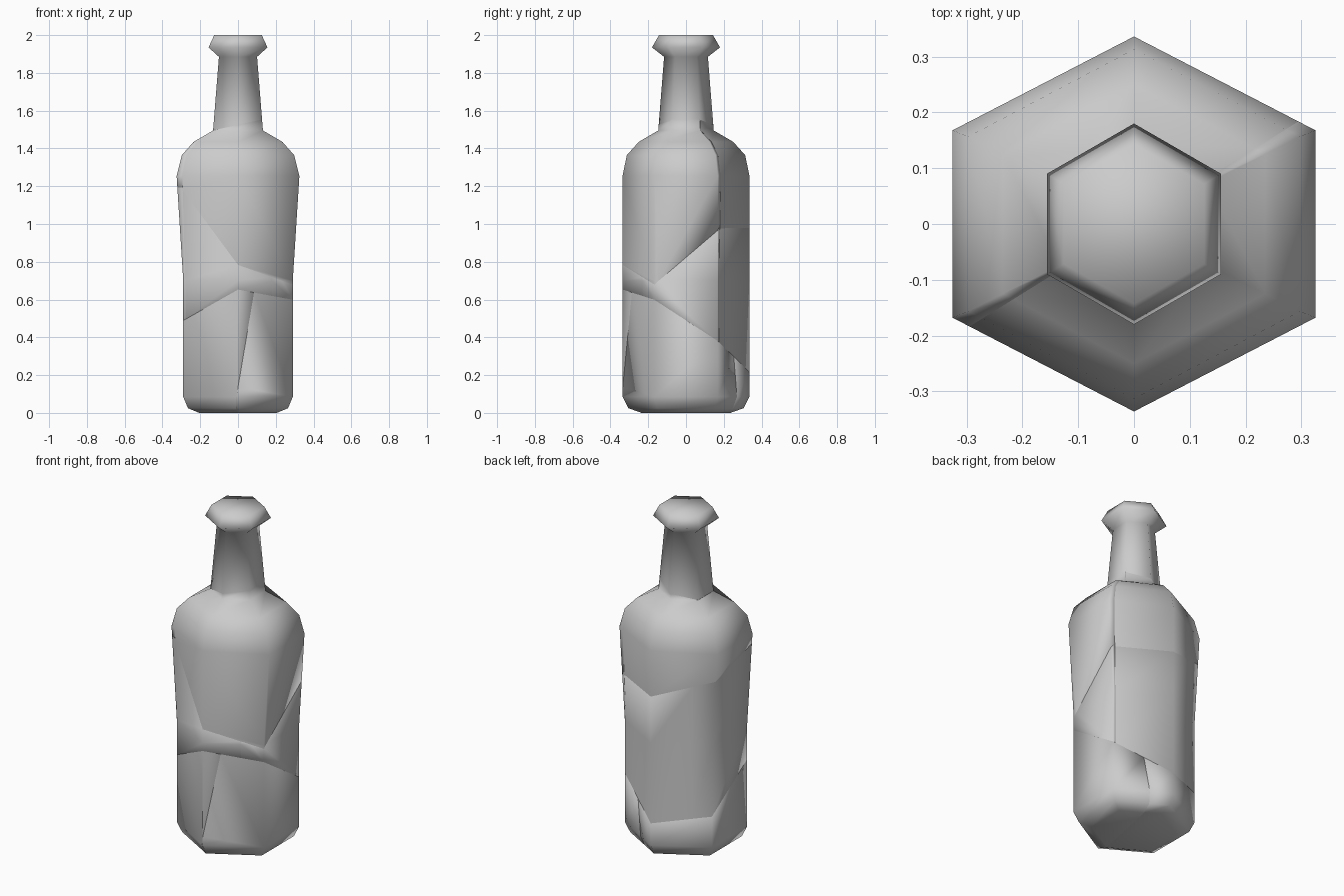
import bpy, bmesh, math
from mathutils import Vector

if "Cube" in bpy.data.objects:
    bpy.data.objects.remove(bpy.data.objects["Cube"])

# Hexagonal ring profile: half width in x, half depth in y, height
RINGS = [(.205, .235, 0), (.265, .305, .025), (.29, .335, .085), (.29, .335, .70),
         (.325, .336, 1.255), (.297, .313, 1.365), (.235, .25, 1.435), (.132, .147, 1.495),
         (.101, .116, 1.885), (.156, .18, 1.935), (.126, .143, 2.0)]


def bottle():
    bm = bmesh.new()
    rings = []
    for rx, ry, z in RINGS:
        angles = [math.radians(90 + 60 * i) for i in range(6)]
        rings.append([bm.verts.new((rx * math.cos(a) / math.cos(math.pi / 6),
                                    ry * math.sin(a), z)) for a in angles])
    for lo, hi in zip(rings, rings[1:]):
        for i in range(6):
            j = (i + 1) % 6
            bm.faces.new((lo[i], lo[j], hi[j], hi[i]))
    bm.faces.new(rings[0][::-1])
    bm.faces.new(rings[-1])
    return bm


def keep_side(bm, co, no):
    """Copy of bm keeping the part on the normal's side, capped closed."""
    out = bm.copy()
    res = bmesh.ops.bisect_plane(out, geom=out.verts[:] + out.edges[:] + out.faces[:],
                                 dist=1e-5, plane_co=co, plane_no=no, clear_inner=True)
    edges = [e for e in res["geom_cut"] if isinstance(e, bmesh.types.BMEdge) and e.is_valid]
    bmesh.ops.holes_fill(out, edges=edges, sides=0)
    bmesh.ops.recalc_face_normals(out, faces=out.faces[:])
    return out


def split(bm, co, no):
    no = Vector(no)
    return keep_side(bm, co, no), keep_side(bm, co, -no)


def slope(a, b, c):
    """Plane z = a + b*x + c*y as point and normal."""
    return (0, 0, a), (-b, -c, 1)


def finish(bm, name):
    me = bpy.data.meshes.new(name)
    bm.to_mesh(me)
    ob = bpy.data.objects.new(name, me)
    bpy.context.collection.objects.link(ob)
    bpy.ops.object.select_all(action='DESELECT')
    ob.select_set(True)
    bpy.context.view_layer.objects.active = ob
    bpy.ops.object.shade_smooth_by_angle(angle=math.radians(75))


# Break the bottle into fitted shards along the crack planes
neck, body = split(bottle(), *slope(1.525, .22, 0))
upper, lower = split(body, *slope(.435, .19, -.65))
lower_right, lower_left = split(lower, (.07, -.295, .55), (1, -.2, -.15))

# Diagonal upright crack, with a different lower edge on each half
front, back = split(upper, (0, 0, 1), (.53, -.85, 0))
upper_front, mid_front = split(front, *slope(1.085, -.88, .9))
upper_back, mid_back = split(back, *slope(1.084, -.18, -.31))

# Middle band is split again by an upright crack
mid_cut = ((.18, -.23, .6), (.45, .38, 0))
mid_front_right, mid_front_left = split(mid_front, *mid_cut)
mid_back_right, mid_back_left = split(mid_back, *mid_cut)

for bm, name in [(neck, "neck_and_lip"), (upper_front, "shoulder_front"),
                 (upper_back, "shoulder_back"), (mid_front_right, "middle_front_right"),
                 (mid_front_left, "middle_front_left"), (mid_back_right, "middle_back_right"),
                 (mid_back_left, "middle_back_left"), (lower_right, "base_right"),
                 (lower_left, "base_left")]:
    finish(bm, name)
